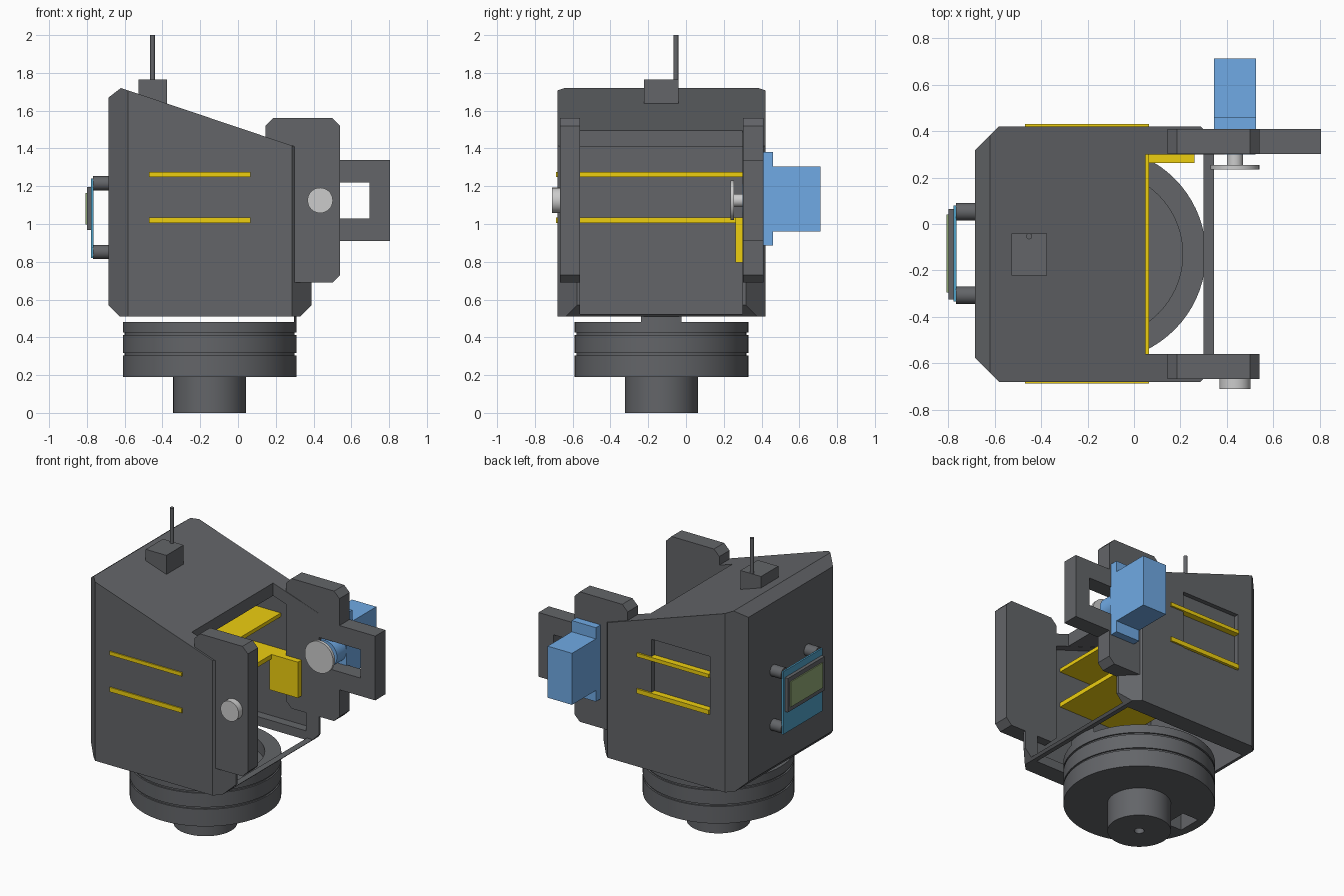
import bpy, bmesh, math
from mathutils import Matrix, Vector

if "Cube" in bpy.data.objects:
    bpy.data.objects.remove(bpy.data.objects["Cube"])


def material(name, rgb):
    m = bpy.data.materials.new(name)
    m.diffuse_color = (*rgb, 1)
    m.use_nodes = True
    m.node_tree.nodes["Principled BSDF"].inputs["Base Color"].default_value = m.diffuse_color
    return m


DARK = material("dark_grey", (0.125, 0.13, 0.14))
LIGHT = material("light_grey", (0.80, 0.81, 0.80))
YELLOW = material("yellow", (0.85, 0.62, 0.005))
BLUE = material("blue", (0.16, 0.40, 0.78))
BOARD = material("board_blue", (0.08, 0.36, 0.58))
GREEN = material("screen_green", (0.29, 0.40, 0.18))


def finish(name, bm, mat, smooth=False):
    bmesh.ops.recalc_face_normals(bm, faces=bm.faces)
    me = bpy.data.meshes.new(name)
    bm.to_mesh(me)
    bm.free()
    ob = bpy.data.objects.new(name, me)
    bpy.context.collection.objects.link(ob)
    me.materials.append(mat)
    if smooth:
        activate(ob)
        bpy.ops.object.shade_smooth_by_angle(angle=math.radians(30))
    return ob


def activate(ob):
    bpy.ops.object.select_all(action='DESELECT')
    ob.select_set(True)
    bpy.context.view_layer.objects.active = ob


def box(name, x, y, z, mat=DARK):
    bm = bmesh.new()
    bmesh.ops.create_cube(bm, size=1)
    for v in bm.verts:
        v.co = [a[0] + (c + 0.5) * (a[1] - a[0]) for a, c in zip((x, y, z), v.co)]
    return finish(name, bm, mat)


def prism(name, pts, lo, hi, axis='y', mat=DARK):
    """Extrude an XZ outline along y, or an XY outline along z."""
    bm = bmesh.new()
    place = (lambda p, t: (p[0], t, p[1])) if axis == 'y' else (lambda p, t: (p[0], p[1], t))
    face = bm.faces.new([bm.verts.new(place(p, lo)) for p in pts])
    out = bmesh.ops.extrude_face_region(bm, geom=[face])
    d = Vector(place((0, 0), hi - lo))
    bmesh.ops.translate(bm, vec=d, verts=[v for v in out["geom"] if isinstance(v, bmesh.types.BMVert)])
    return finish(name, bm, mat)


def cylinder(name, axis, start, length, r, mat=DARK, seg=48):
    """Cylinder from the start point along +axis."""
    bm = bmesh.new()
    bmesh.ops.create_cone(bm, cap_ends=True, segments=seg, radius1=r, radius2=r, depth=length)
    d = {'x': Vector((1, 0, 0)), 'y': Vector((0, 1, 0)), 'z': Vector((0, 0, 1))}[axis]
    rot = d.to_track_quat('Z', 'Y').to_matrix().to_4x4()
    bm.transform(Matrix.Translation(Vector(start) + d * length / 2) @ rot)
    return finish(name, bm, mat, True)


def boolean(ob, cutter, op='DIFFERENCE'):
    mod = ob.modifiers.new("cut", 'BOOLEAN')
    mod.operation, mod.solver, mod.object = op, 'EXACT', cutter
    activate(ob)
    bpy.ops.object.modifier_apply(modifier=mod.name)
    bpy.data.objects.remove(cutter)


def chamfered(x0, x1, z0, z1, c):
    return [(x0 + c, z0), (x1 - c, z0), (x1, z0 + c), (x1, z1 - c),
            (x1 - c, z1), (x0 + c, z1), (x0, z1 - c), (x0, z0 + c)]


CY = -0.13  # y of the body's middle plane

# Housing: side outline trimmed by a plan outline with cut corners
housing = prism("housing", [(-0.625, 0.51), (0.33, 0.51), (0.39, 0.57), (0.39, 1.38),
                            (-0.62, 1.72), (-0.685, 1.67), (-0.685, 0.57)], -0.68, 0.42)
boolean(housing, prism("plan", chamfered(-0.685, 0.39, -0.68, 0.42, 0.103), 0.3, 1.9, 'z'), 'INTERSECT')
# Opening at the front and underneath
boolean(housing, prism("opening", [(-0.605, 0.4), (0.30, 0.4), (0.30, 0.524), (0.5, 0.524), (0.5, 2),
                                   (0.05, 2), (0.05, 1.41), (-0.605, 1.63)], -0.56, 0.30))
# Wider hollow inside, leaving thin side walls
boolean(housing, prism("hollow", [(-0.56, 0.57), (0.295, 0.57), (0.295, 1.327), (-0.56, 1.613)],
                       -0.62, 0.36))
# Rear wire hole and shallow side recess
boolean(housing, cylinder("hole", 'x', (-0.8, CY, 1.03), 0.4, 0.08))
boolean(housing, box("recess", (-0.47, -0.04), (0.39, 0.5), (1.0, 1.39)))

# Shelves through the side walls, and the stop block
for name, z in (("upper_shelf", (1.25, 1.275)), ("lower_shelf", (1.005, 1.035))):
    box(name, (-0.47, 0.065), (-0.688, 0.432), z, YELLOW)
box("shelf_stop", (0.05, 0.26), (0.262, 0.365), (0.795, 1.035), YELLOW)

# Arms
arm = chamfered(0.145, 0.54, 0.69, 1.56, 0.04)
near_arm = prism("near_arm", arm, -0.667, -0.56)
boolean(near_arm, cylinder("pivot_hole", 'y', (0.435, -0.6, 1.125), 0.2, 0.038))
far_arm = prism("far_arm", arm, 0.302, 0.41)
boolean(far_arm, box("frame", (0.4, 0.805), (0.302, 0.41), (0.91, 1.34)), 'UNION')
boolean(far_arm, box("window", (0.35, 0.695), (0.2, 0.5), (1.03, 1.22)))
boolean(far_arm, cylinder("screw_hole", 'y', (0.75, 0.36, 1.125), 0.2, 0.015, seg=16))
cylinder("pivot_knob", 'y', (0.435, -0.71, 1.125), 0.045, 0.067, LIGHT)

# Motor with mounting flange and horn
box("motor", (0.345, 0.525), (0.40, 0.713), (0.96, 1.305), BLUE)
box("motor_flange", (0.345, 0.525), (0.41, 0.46), (0.885, 1.38), BLUE)
cylinder("motor_boss", 'y', (0.435, 0.30, 1.125), 0.11, 0.088, BLUE)
cylinder("motor_shaft", 'y', (0.435, 0.25, 1.125), 0.06, 0.035, LIGHT)
cylinder("motor_horn", 'y', (0.435, 0.235, 1.125), 0.02, 0.105, LIGHT)

# Display on the back
for y in (0.053, -0.307):
    for z in (0.852, 1.215):
        cylinder("standoff", 'x', (-0.767, y, z), 0.09, 0.038, seg=32)
box("display_board", (-0.777, -0.765), (-0.335, 0.08), (0.82, 1.24), BOARD)
box("display_frame", (-0.80, -0.777), (-0.325, 0.065), (0.968, 1.195))
box("display_screen", (-0.807, -0.80), (-0.295, 0.04), (0.997, 1.165), GREEN)

# Aerial on the roof
box("aerial_base", (-0.528, -0.375), (-0.222, -0.04), (1.63, 1.765))
cylinder("aerial_rod", 'z', (-0.452, -0.053, 1.75), 0.25, 0.013, seg=24)

# Turntable: lathed outline with two grooves, stem and a hollow top
outline = [(0, 0.06), (0.03, 0.06), (0.03, 0), (0.193, 0), (0.193, 0.19), (0.46, 0.19), (0.46, 0.305),
           (0.45, 0.305), (0.45, 0.318), (0.46, 0.318), (0.46, 0.412), (0.45, 0.412),
           (0.45, 0.425), (0.46, 0.425), (0.46, 0.48), (0.36, 0.48), (0.36, 0.40), (0, 0.40)]
bm = bmesh.new()
verts = [bm.verts.new((r, 0, z)) for r, z in outline]
edges = [bm.edges.new(p) for p in zip(verts, verts[1:])]
bmesh.ops.spin(bm, geom=verts + edges, cent=(0, 0, 0), axis=(0, 0, 1),
               angle=math.tau, steps=72, use_merge=True)
bmesh.ops.remove_doubles(bm, verts=bm.verts, dist=1e-4)
bmesh.ops.translate(bm, vec=(-0.15, CY, 0), verts=bm.verts)
turntable = finish("turntable", bm, DARK, True)
boolean(turntable, box("pocket", (-0.55, -0.43), (CY - 0.08, CY + 0.08), (0.1, 0.34)))
# Sliver of rim joining the housing to the turntable
rim = cylinder("rim_sliver", 'z', (-0.15, CY, 0.47), 0.05, 0.46, seg=72)
boolean(rim, box("rim_keep", (0.297, 0.5), (-0.8, 0.6), (0.4, 0.6)), 'INTERSECT')
